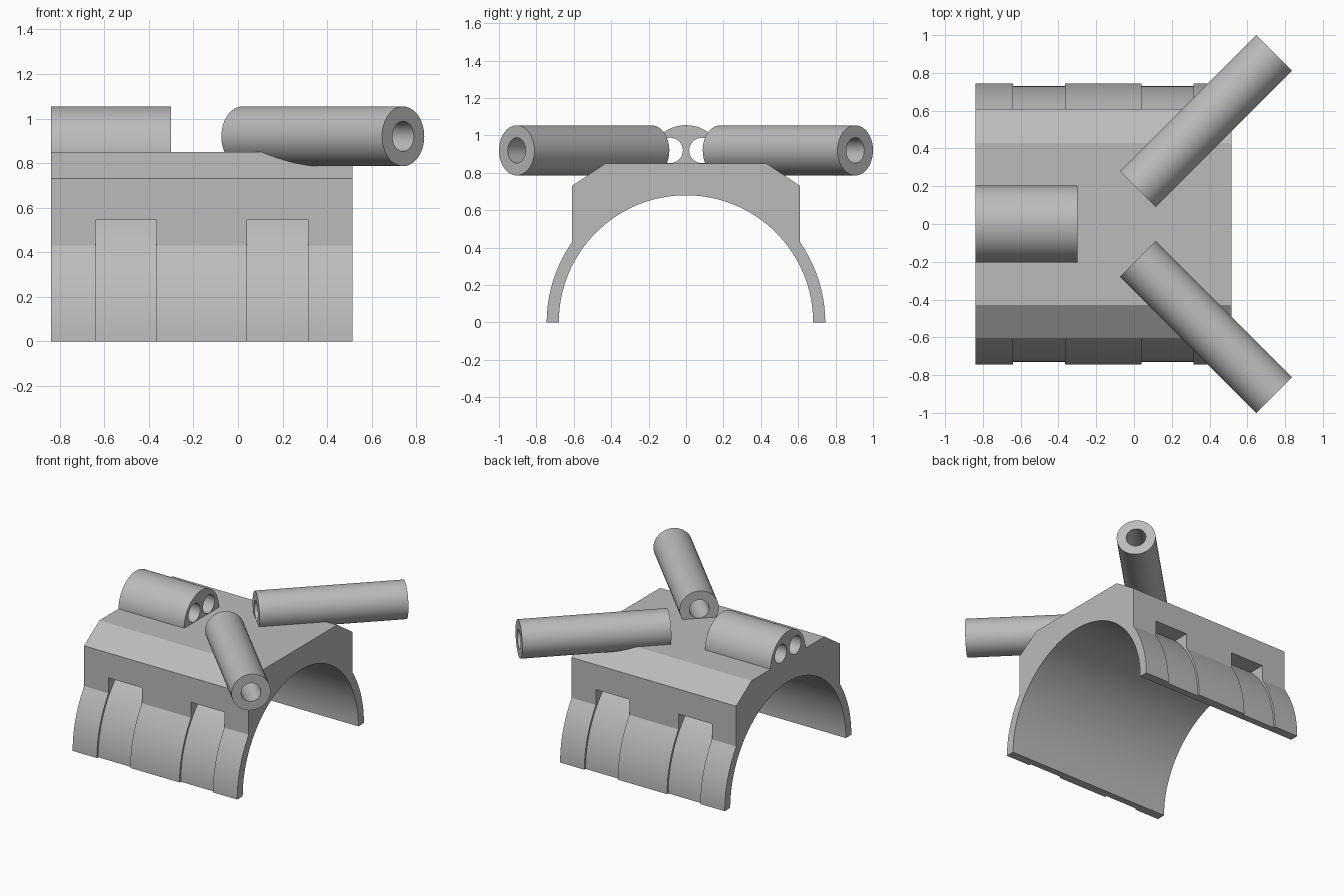
import bpy, bmesh
from math import sin, cos, asin, pi, radians
from mathutils import Vector, Matrix

cube = bpy.data.objects.get("Cube")
if cube:
    bpy.data.objects.remove(cube, do_unlink=True)

grey = bpy.data.materials.new("plain grey")
grey.use_nodes = True
COLOUR = (0.50, 0.50, 0.50, 1)
grey.diffuse_color = COLOUR
grey.node_tree.nodes["Principled BSDF"].inputs["Base Color"].default_value = COLOUR


def arc(radius, start, end, steps, cy=0, cz=0):
    """Points (y, z) along a circular arc."""
    angles = [start + (end - start) * i / steps for i in range(steps + 1)]
    return [(cy + radius * cos(a), cz + radius * sin(a)) for a in angles]


def prisms(name, parts):
    """Object of closed y-z profiles, each extruded from x0 to x1."""
    bm = bmesh.new()
    for profile, x0, x1 in parts:
        face = bm.faces.new([bm.verts.new((x0, y, z)) for y, z in profile])
        out = bmesh.ops.extrude_face_region(bm, geom=[face])["geom"]
        moved = [v for v in out if isinstance(v, bmesh.types.BMVert)]
        bmesh.ops.translate(bm, verts=moved, vec=(x1 - x0, 0, 0))
    bmesh.ops.recalc_face_normals(bm, faces=bm.faces)
    mesh = bpy.data.meshes.new(name)
    bm.to_mesh(mesh)
    bm.free()
    mesh.materials.append(grey)
    obj = bpy.data.objects.new(name, mesh)
    bpy.context.collection.objects.link(obj)
    return obj


def activate(obj):
    bpy.ops.object.select_all(action='DESELECT')
    obj.select_set(True)
    bpy.context.view_layer.objects.active = obj


def carve(obj, cutter):
    cutter.hide_render = True
    mod = obj.modifiers.new("carve", 'BOOLEAN')
    mod.operation, mod.solver, mod.object = 'DIFFERENCE', 'EXACT', cutter
    activate(obj)
    bpy.ops.object.modifier_apply(modifier=mod.name)
    bpy.data.objects.remove(cutter, do_unlink=True)


def smooth(obj):
    activate(obj)
    bpy.ops.object.shade_smooth_by_angle(angle=radians(20))


def mirrored(profile):
    return [(-y, z) for y, z in profile]


# Saddle body: arched underside, curved skirts, chamfered block on top
OUTER, INNER, BACK, FRONT = 0.745, 0.68, -0.84, 0.515
WALL, TOP = 0.61, 0.85
skirt = arc(OUTER, 0, asin(0.43 / OUTER), 12)[:-1]
side = skirt + [(WALL, 0.43), (WALL, 0.73), (0.43, TOP)]
outline = side + mirrored(side)[::-1] + arc(INNER, pi, 0, 64)
body = prisms("saddle_body", [(outline, BACK, FRONT)])

# Shallow strap grooves on both skirts, biting into the block above
GROOVE, GROOVE_TOP = 0.73, 0.545
groove = arc(GROOVE, -0.1, asin(GROOVE_TOP / GROOVE), 20) + [(1, GROOVE_TOP), (1, -0.1)]
slots = [(p, x, x + 0.275) for x in (-0.64, 0.04) for p in (groove, mirrored(groove))]
carve(body, prisms("groove_cutter", slots))
smooth(body)

# Half-round rear housing with twin bores
BORE, AXIS_Z = 0.068, 0.92
dome = arc(0.205, 0, pi, 40, cz=TOP) + [(-0.205, TOP - 0.02), (0.205, TOP - 0.02)]
housing = prisms("rear_housing", [(dome, BACK, -0.30)])
bores = [(arc(BORE, 0, 2 * pi, 32, y, AXIS_Z)[:-1], -1, 0) for y in (-0.085, 0.085)]
carve(housing, prisms("bore_cutter", bores))
smooth(housing)

# Two hollow tubes splayed out toward the front corners
LENGTH = 1.02
for name, sign in (("left_tube", 1), ("right_tube", -1)):
    tube = prisms(name, [(arc(0.134, 0, 2 * pi, 48)[:-1], 0, LENGTH)])
    carve(tube, prisms("tube_bore", [(arc(BORE, 0, 2 * pi, 32)[:-1], -0.1, LENGTH + 0.1)]))
    place = Matrix.Translation(Vector((0.02, sign * 0.184, AXIS_Z)))
    tube.data.transform(place @ Matrix.Rotation(sign * pi / 4, 4, 'Z'))
    smooth(tube)
